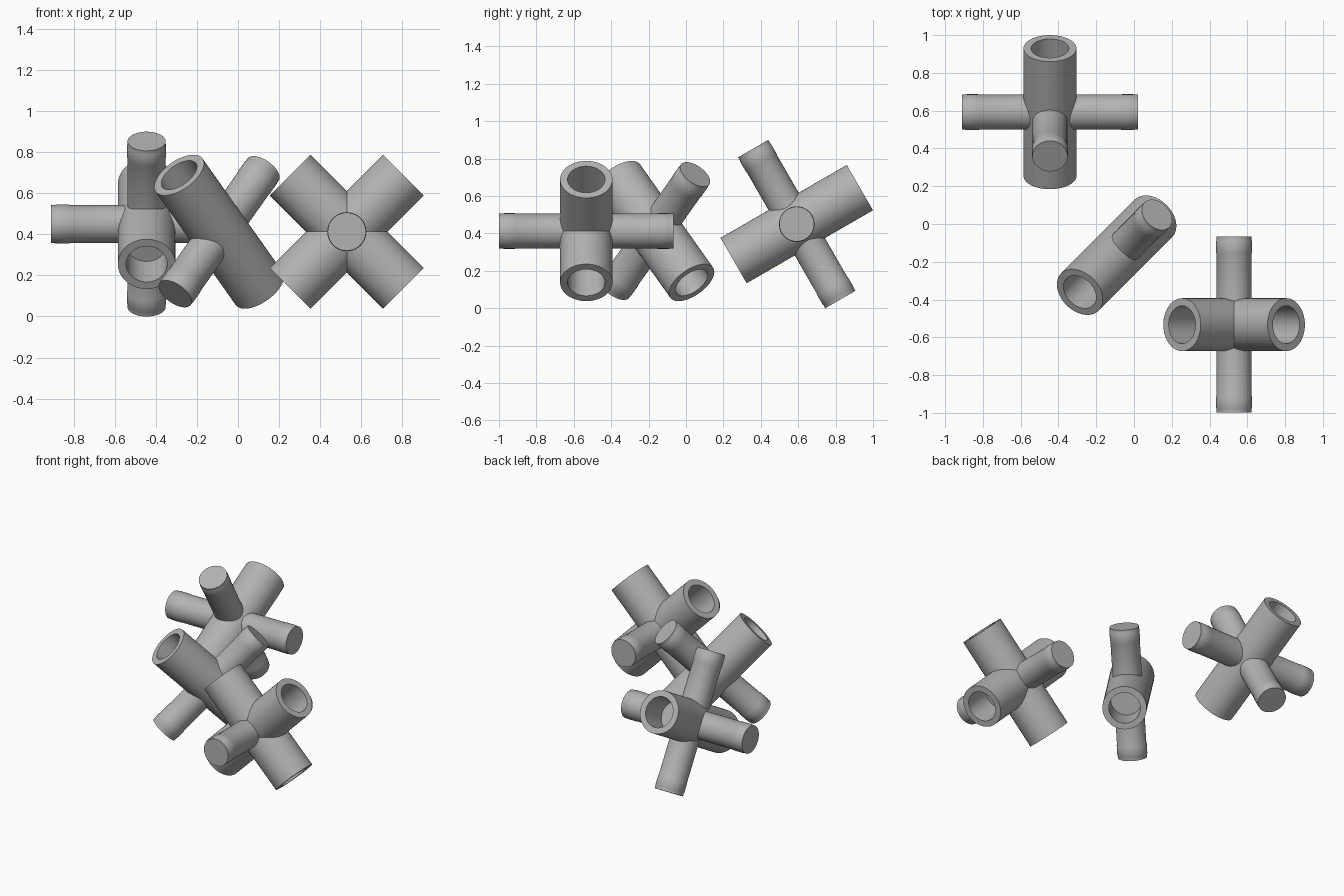
import bpy, bmesh, math
from mathutils import Vector

cube = bpy.data.objects.get("Cube")
if cube:
    bpy.data.objects.remove(cube, do_unlink=True)

grey = bpy.data.materials.new("plain grey")
grey.use_nodes = True
grey.diffuse_color = (0.45, 0.45, 0.45, 1)
grey.node_tree.nodes["Principled BSDF"].inputs["Base Color"].default_value = grey.diffuse_color

SIDES = 64
TUBE_R, BORE_R, TUBE_HALF, BORE_DEPTH = 0.14, 0.1, 0.39, 0.2
ROD_R, ROD_HALF = 0.093, 0.466


def lathe(name, half_profile, axis, centre):
    """Revolve a mirrored (radius, height) profile; the first point is on the axis."""
    profile = half_profile + [(r, -h) for r, h in reversed(half_profile)]
    turn = Vector(axis).to_track_quat('Z', 'Y')
    bm = bmesh.new()
    rings = []
    for r, h in profile:
        count = SIDES if r else 1
        ring = []
        for i in range(count):
            a = math.tau * i / SIDES
            p = Vector((r * math.cos(a), r * math.sin(a), h))
            ring.append(bm.verts.new(Vector(centre) + turn @ p))
        rings.append(ring)
    for a, b in zip(rings, rings[1:]):
        for i in range(SIDES):
            j = (i + 1) % SIDES
            if len(a) == 1:
                bm.faces.new((a[0], b[j], b[i]))
            elif len(b) == 1:
                bm.faces.new((a[i], a[j], b[0]))
            else:
                bm.faces.new((a[i], a[j], b[j], b[i]))
    bmesh.ops.recalc_face_normals(bm, faces=bm.faces)
    mesh = bpy.data.meshes.new(name)
    bm.to_mesh(mesh)
    bm.free()
    mesh.materials.append(grey)
    obj = bpy.data.objects.new(name, mesh)
    bpy.context.collection.objects.link(obj)
    return obj


def socket_tube(name, axis, centre):
    floor = TUBE_HALF - BORE_DEPTH
    return lathe(name, [(0, floor), (BORE_R, floor), (BORE_R, TUBE_HALF),
                        (TUBE_R, TUBE_HALF)], axis, centre)


def rod(name, axis, centre, half=ROD_HALF):
    # Slightly raised grip band near each end
    band = ROD_R + 0.002
    return lathe(name, [(0, half), (ROD_R, half), (ROD_R, half - 0.02),
                        (band, half - 0.025), (band, half - 0.085),
                        (ROD_R, half - 0.09)], axis, centre)


def fuse(parts):
    """Union all parts into the first one and shade it."""
    body = parts[0]
    bpy.ops.object.select_all(action='DESELECT')
    body.select_set(True)
    bpy.context.view_layer.objects.active = body
    for part in parts[1:]:
        mod = body.modifiers.new("union", 'BOOLEAN')
        mod.operation, mod.solver, mod.object = 'UNION', 'EXACT', part
        bpy.ops.object.modifier_apply(modifier=mod.name)
        bpy.data.objects.remove(part, do_unlink=True)
    bpy.ops.object.shade_smooth_by_angle(angle=math.radians(30))


# Two crossed socket tubes with a rod through the middle
c = (0.53, -0.533, 0.413)
fuse([socket_tube("crossed_connector", (1, 0, 1), c),
      socket_tube("second_tube", (-1, 0, 1), c),
      rod("through_rod", (0, 1, 0), c)])

# One tilted socket tube with two crossed rods
c = (-0.445, 0.592, 0.45)
s, k = math.sin(math.pi / 6), math.cos(math.pi / 6)
fuse([socket_tube("four_rod_connector", (0, k, s), c),
      rod("side_rod", (1, 0, 0), c),
      rod("upright_rod", (0, -s, k), c)])

# One diagonal socket tube with a single rod
c = (-0.092, -0.165, 0.413)
d = math.sqrt(2)
fuse([socket_tube("diagonal_connector", (1, 1, -d), c),
      rod("diagonal_rod", (1, 1, d), c, 0.428)])
